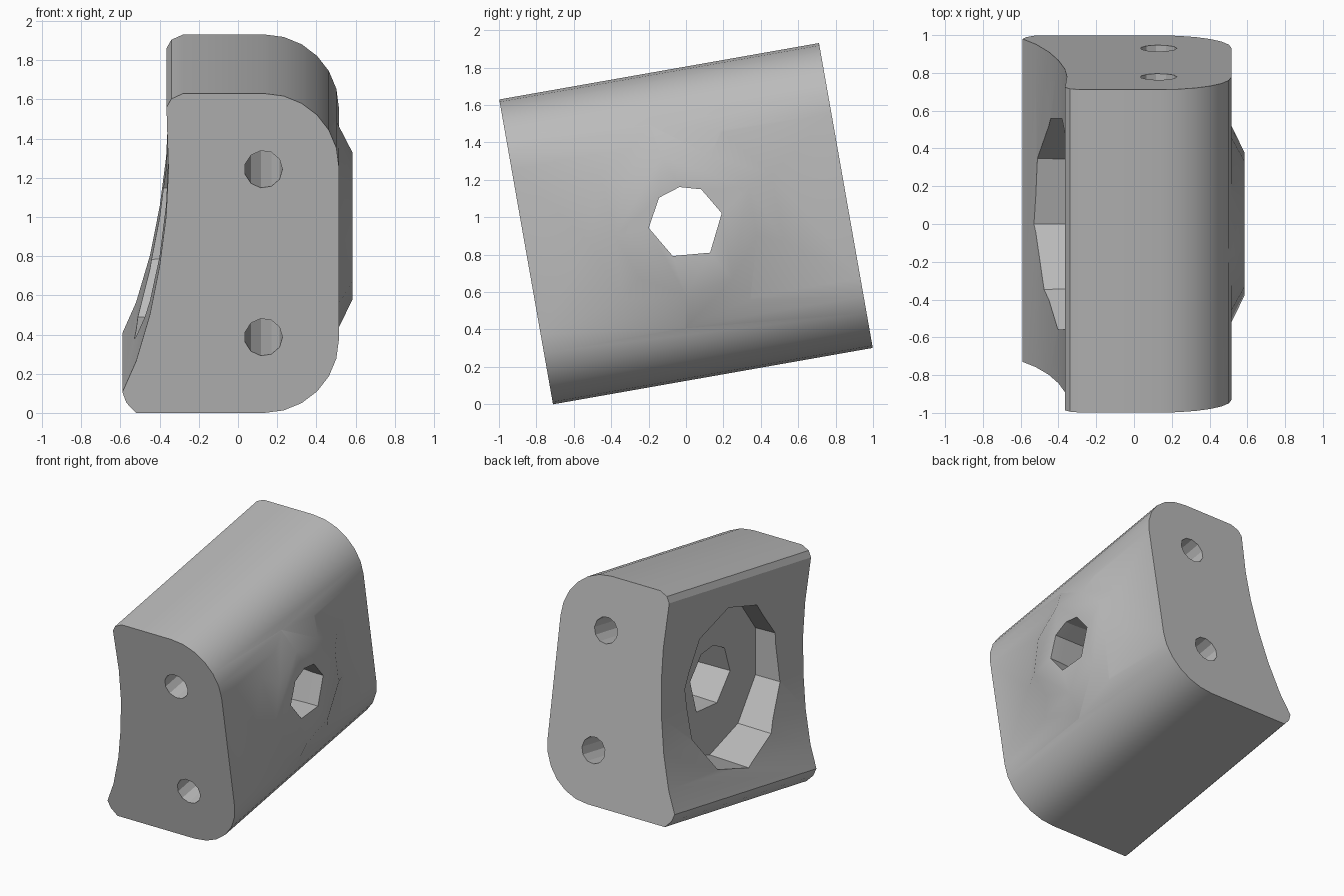
import bpy, bmesh, math

if "Cube" in bpy.data.objects:
    bpy.data.objects.remove(bpy.data.objects["Cube"], do_unlink=True)

TILT = math.radians(10)
HALF_LENGTH = 0.868
HALF_HEIGHT = 0.8275

grey = bpy.data.materials.new("plain grey")
grey.use_nodes = True
grey.diffuse_color = (0.5, 0.5, 0.5, 1)
grey.node_tree.nodes["Principled BSDF"].inputs["Base Color"].default_value = (0.5, 0.5, 0.5, 1)


def loft(name, loops):
    """Closed solid through matching loops of points."""
    bm = bmesh.new()
    rings = [[bm.verts.new(p) for p in loop] for loop in loops]
    n = len(rings[0])
    for a, b in zip(rings, rings[1:]):
        for i in range(n):
            j = (i + 1) % n
            bm.faces.new((a[i], a[j], b[j], b[i]))
    bm.faces.new(rings[0][::-1])
    bm.faces.new(rings[-1])
    bmesh.ops.recalc_face_normals(bm, faces=bm.faces)
    mesh = bpy.data.meshes.new(name)
    bm.to_mesh(mesh)
    bm.free()
    mesh.materials.append(grey)
    obj = bpy.data.objects.new(name, mesh)
    bpy.context.collection.objects.link(obj)
    return obj


def arc(cx, cz, r, start, end, steps):
    return [(cx + r * math.cos(math.radians(start + (end - start) * i / steps)),
             cz + r * math.sin(math.radians(start + (end - start) * i / steps)))
            for i in range(steps + 1)]


def ring_x(x, r, sides, phase):
    angles = [math.radians(phase + 360 * i / sides) for i in range(sides)]
    return [(x, r * math.cos(a), r * math.sin(a)) for a in angles]


def ring_y(y, x, z, r, sides):
    angles = [math.tau * i / sides for i in range(sides)]
    return [(x + r * math.cos(a), y, z + r * math.sin(a)) for a in angles]


# Block profile: rounded outer corners, hollowed inner side
profile = arc(0.135, -0.4475, 0.38, -90, 0, 6) + arc(0.135, 0.4475, 0.38, 0, 90, 6)
profile += [(-0.28, HALF_HEIGHT), (-0.34, 0.80), (-0.365, 0.756), (-0.355, 0.43),
            (-0.367, 0.19), (-0.40, -0.066), (-0.45, -0.32), (-0.52, -0.56),
            (-0.59, -0.72), (-0.57, -0.775), (-0.52, -HALF_HEIGHT)]
block = loft("bracket_block", [[(x, y, z) for x, z in profile]
                               for y in (-HALF_LENGTH, HALF_LENGTH)])

# Shallow boss on the outer side
boss = loft("outer_boss", [ring_x(0.3, 0.4, 9, -100), ring_x(0.5, 0.56, 9, -100),
                           ring_x(0.585, 0.385, 9, -100)])

# Wide recess on the inner side, bore through it, and two bolt holes
recess = loft("recess_cutter", [ring_x(-0.8, 0.6, 10, 8), ring_x(-0.2, 0.58, 10, 8)])
bore_points = [(0, 0.187), (0.112, 0.155), (0.198, 0.01), (0.1, -0.187),
               (-0.1, -0.17), (-0.2, 0), (-0.118, 0.15)]
bore = loft("bore_cutter", [[(x, y * s, z * s + 0.012) for y, z in bore_points]
                            for x, s in ((-0.3, 1.25), (0.0, 1.2), (0.5, 1), (0.8, 1))])
bolts = [loft("bolt_cutter", [ring_y(y, 0.13, z, 0.097, 11) for y in (-1, 1)])
         for z in (-0.435, 0.435)]

for tool in [boss, recess, bore] + bolts:
    tool.hide_render = True
    mod = block.modifiers.new(tool.name, "BOOLEAN")
    mod.operation = "UNION" if tool is boss else "DIFFERENCE"
    mod.solver = "EXACT"
    mod.object = tool
    bpy.context.view_layer.objects.active = block
    bpy.ops.object.modifier_apply(modifier=mod.name)
    bpy.data.objects.remove(tool, do_unlink=True)

# Lean the finished block
block.rotation_euler.x = TILT
block.location.z = HALF_LENGTH * math.sin(TILT) + HALF_HEIGHT * math.cos(TILT)

bpy.ops.object.select_all(action="DESELECT")
block.select_set(True)
bpy.context.view_layer.objects.active = block
bpy.ops.object.shade_smooth_by_angle(angle=math.radians(30))
